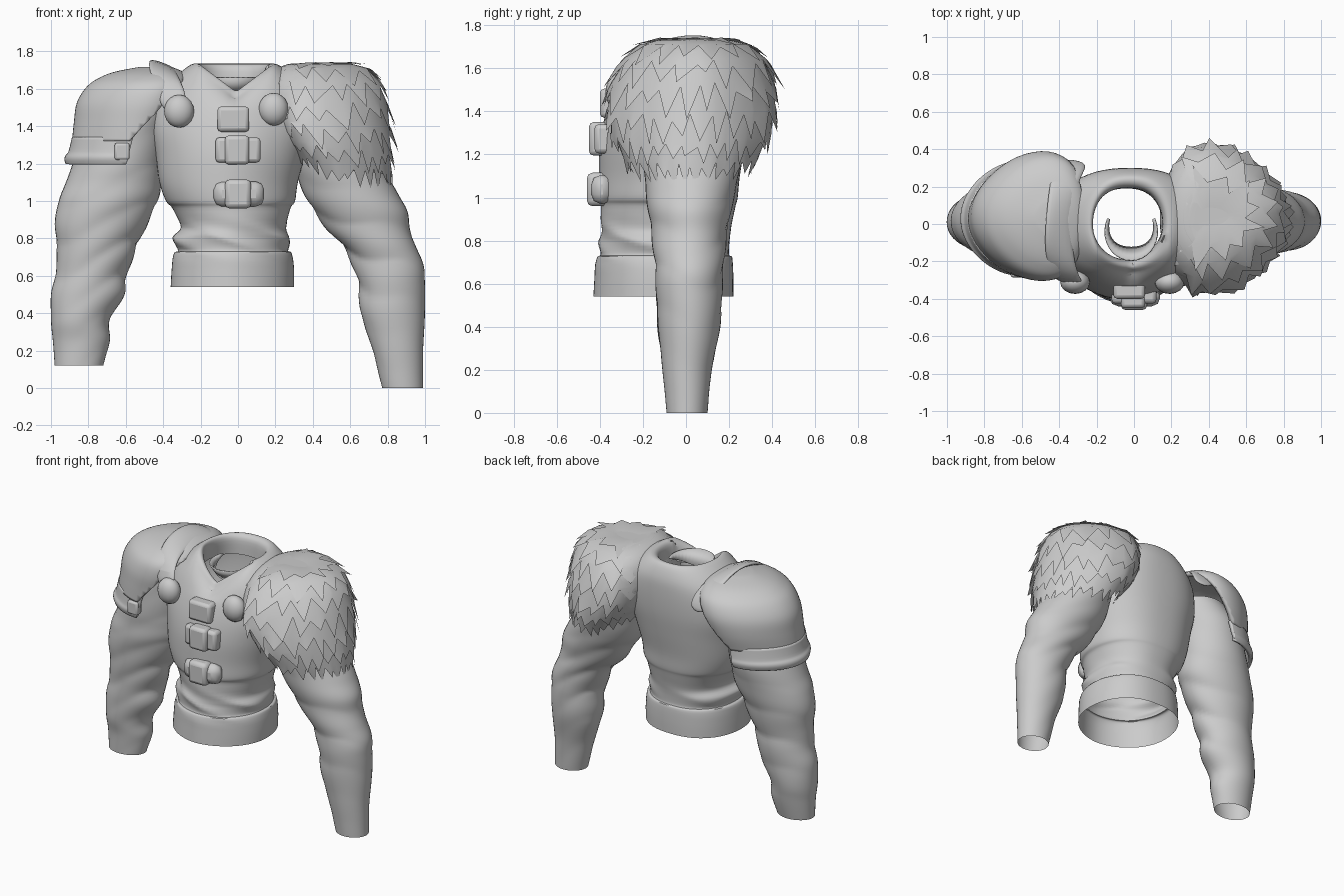
import bpy, bmesh, math, random
from math import sin, cos, pi
from mathutils import Vector

random.seed(4)
if "Cube" in bpy.data.objects:
    bpy.data.objects.remove(bpy.data.objects["Cube"])

GREY = (0.6, 0.6, 0.6, 1)
mat = bpy.data.materials.new("plain grey")
mat.use_nodes = True
mat.diffuse_color = GREY
mat.node_tree.nodes["Principled BSDF"].inputs["Base Color"].default_value = GREY
parts = []


def add_part(name, verts, faces, thick=0):
    me = bpy.data.meshes.new(name)
    me.from_pydata(verts, [], faces)
    ob = bpy.data.objects.new(name, me)
    bpy.context.collection.objects.link(ob)
    me.materials.append(mat)
    if thick:
        mod = ob.modifiers.new("thickness", "SOLIDIFY")
        mod.thickness = thick
        mod.offset = 0
    parts.append(ob)
    return ob


def section(secs, t):
    """Smoothly blended section (z, x0, x1, y0, y1) at t in 0..1."""
    f = min(max(t, 0), 1) * (len(secs) - 1)
    i = min(int(f), len(secs) - 2)
    u = f - i
    p = [secs[min(max(i + k, 0), len(secs) - 1)] for k in (-1, 0, 1, 2)]
    return [b + u / 2 * (c - a + u * (2 * a - 5 * b + 4 * c - d + u * (3 * (b - c) + d - a)))
            for a, b, c, d in zip(*p)]


def surface(secs, t, a, fold=None, power=2.1, lean=0, scale=1):
    """Point on a stack of rounded sections; lean widens one side."""
    z, x0, x1, y0, y1 = section(secs, t)
    scale = fold(z, a) if fold else scale
    e = 2 / power
    c, s = cos(a), sin(a)
    x = (x0 + x1) / 2 + scale * (x1 - x0) / 2 * math.copysign(abs(c) ** e, c)
    y = (y0 + y1) / 2 + scale * (y1 - y0) / 2 * math.copysign(abs(s) ** e, s) * (1 + lean * c)
    return Vector((x, y, z))


def loft(name, point, rings=40, seg=48, cap=False, thick=0):
    verts = [point(i / rings, 2 * pi * j / seg) for i in range(rings + 1) for j in range(seg)]
    faces = []
    for i in range(rings):
        for j in range(seg):
            k = (j + 1) % seg
            faces.append((i * seg + j, i * seg + k, (i + 1) * seg + k, (i + 1) * seg + j))
    if cap:
        faces.append(tuple(rings * seg + j for j in range(seg)))
    return add_part(name, verts, faces, thick)


def slice_off(ob, point, normal):
    bm = bmesh.new()
    bm.from_mesh(ob.data)
    bmesh.ops.bisect_plane(bm, geom=bm.verts[:] + bm.edges[:] + bm.faces[:], plane_co=point,
                           plane_no=Vector(normal).normalized(), clear_outer=True)
    bm.to_mesh(ob.data)
    bm.free()


def block(name, x0, x1, y0, y1, z0, z1, bevel=0.02):
    verts = [(x, y, z) for x in (x0, x1) for y in (y0, y1) for z in (z0, z1)]
    faces = [(0, 1, 3, 2), (4, 6, 7, 5), (0, 4, 5, 1), (2, 3, 7, 6), (0, 2, 6, 4), (1, 5, 7, 3)]
    ob = add_part(name, verts, faces)
    mod = ob.modifiers.new("bevel", "BEVEL")
    mod.width, mod.segments = bevel, 2


def knot(name, x, y, z, r):
    bm = bmesh.new()
    bmesh.ops.create_uvsphere(bm, u_segments=16, v_segments=10, radius=r)
    ob = add_part(name, [], [])
    bm.to_mesh(ob.data)
    bm.free()
    ob.data.materials.clear()
    ob.data.materials.append(mat)
    ob.location = (x, y, z)
    ob.scale = (1, 0.8, 1.1)


# Torso: hem band, waist folds, stepped chest edge, shoulders and a rolled neck opening
TORSO = [(.54, -.36, .30, -.43, .22), (.63, -.355, .30, -.425, .22), (.72, -.345, .29, -.42, .215),
         (.735, -.325, .27, -.405, .20), (.80, -.355, .285, -.41, .205), (.86, -.31, .26, -.40, .21),
         (.96, -.35, .28, -.395, .23), (1.0, -.385, .305, -.405, .24), (1.1, -.42, .32, -.405, .25),
         (1.25, -.44, .36, -.40, .275), (1.4, -.46, .40, -.37, .295), (1.55, -.43, .39, -.32, .30),
         (1.65, -.35, .32, -.28, .29), (1.73, -.25, .21, -.235, .25), (1.71, -.22, .16, -.20, .20),
         (1.6, -.23, .15, -.19, .19)]


def waist_fold(z, a):
    near = max(0, 1 - abs(z - .8) / .12)
    return 1 - near * (.035 - .025 * sin(a)) * abs(sin(2.5 * a + 25 * z))


torso = loft("torso", lambda t, a: surface(TORSO, t, a, waist_fold, 2.1 + .2 * sin(a)), 75, 64)
for v in torso.data.vertices:
    if v.co.z > 1.5 and v.co.y < -.08:
        v.co.z -= .15 * max(0, 1 - abs(v.co.x + .01) / .2) * min(1, (v.co.z - 1.5) / .2)

# Inner collar flap, a crescent widest at the front
va, vb = [], []
for i in range(21):
    a = pi * (.85 + 1.3 * i / 20)
    w = .06 * sin(pi * i / 20)
    va.append((-.015 + .14 * cos(a), -.04 + .155 * sin(a), 1.66))
    vb.append((-.015 + (.13 - w * .5) * cos(a), -.04 + (.145 - w) * sin(a), 1.65 - 1.4 * w))
add_part("collar_flap", va + vb, [(i, i + 1, i + 22, i + 21) for i in range(20)], .008)

# Sleeves with diagonal folds
RIGHT = [(.12, -.98, -.72, -.10, .10), (.25, -.99, -.685, -.11, .13), (.36, -1.0, -.685, -.13, .15),
         (.5, -1.0, -.605, -.14, .165), (.62, -.975, -.585, -.145, .175), (.75, -.97, -.535, -.16, .185),
         (.88, -.98, -.48, -.175, .21), (1.0, -.96, -.425, -.19, .23), (1.1, -.92, -.41, -.19, .25),
         (1.2, -.885, -.40, -.195, .26), (1.4, -.82, -.38, -.19, .26), (1.55, -.72, -.36, -.15, .2)]
LEFT = [(0, .77, .99, -.09, .10), (.2, .72, .99, -.11, .12), (.4, .655, 1.0, -.13, .16),
        (.55, .64, 1.0, -.14, .17), (.65, .61, .995, -.145, .175), (.75, .56, .955, -.155, .185),
        (.85, .47, .92, -.165, .195), (.95, .40, .905, -.18, .215), (1.05, .345, .85, -.19, .235),
        (1.2, .30, .77, -.20, .26), (1.4, .28, .74, -.20, .27), (1.55, .3, .64, -.15, .2)]


def sleeve_fold(side):
    def fold(z, a):
        strength = .02 + .08 * max(0, 1 - abs(z - .72) / .38)
        swirl = 16 * z + side * 1.3 * cos(a) + .8 * sin(2 * a)
        return 1 - strength * (1 - abs(cos(swirl))) * (.6 - .4 * side * cos(a))
    return fold


for name, secs, side in (("right_sleeve", RIGHT, -1), ("left_sleeve", LEFT, 1)):
    fold = sleeve_fold(side)
    loft(name, lambda t, a: surface(secs, t, a, fold, 2), 70, 40, cap=True)

# Shoulder plate on the right with its lower lame and clip
PLATE = [(1.32, -.87, -.36, -.265, .315), (1.42, -.86, -.33, -.27, .345), (1.52, -.845, -.28, -.275, .36),
         (1.6, -.795, -.26, -.26, .34), (1.645, -.73, -.27, -.215, .295), (1.675, -.65, -.30, -.15, .23),
         (1.70, -.52, -.36, -.05, .12)]
plate = loft("shoulder_plate", lambda t, a: surface(PLATE, t, a, lean=.28), 30, 56, True, .035)
slice_off(plate, (-.57, 0, 1.33), (.22, 0, -.19))
LAME = [(1.20, -.91, -.40, -.25, .31), (1.23, -.915, -.40, -.26, .32), (1.26, -.895, -.40, -.255, .315),
        (1.34, -.875, -.40, -.25, .31)]
lame = loft("shoulder_lame", lambda t, a: surface(LAME, t, a, lean=.2), 12, 56, thick=.025)
slice_off(lame, (-.58, 0, 1.27), (1, 0, -.25))
block("lame_clip", -.66, -.58, -.285, -.23, 1.22, 1.31, .012)

# Strap running over the right shoulder
outer = [(-.40, -.30, 1.45), (-.44, -.29, 1.58), (-.49, -.16, 1.72), (-.475, .06, 1.775),
         (-.45, .27, 1.69), (-.42, .36, 1.5)]
inner = [(-.26, -.32, 1.5), (-.28, -.30, 1.6), (-.32, -.19, 1.68), (-.33, .06, 1.70),
         (-.28, .27, 1.66), (-.22, .33, 1.5)]
strap = add_part("shoulder_strap", outer + inner, [(i, i + 1, i + 7, i + 6) for i in range(5)], .035)
mod = strap.modifiers.new("round", "SUBSURF")
mod.levels = mod.render_levels = 2
knot("strap_knot", -.315, -.31, 1.48, .08)

# Fur mantle on the left: an inner dome covered by jagged skirts
FUR = [(1.735, .36, .50, .0, .08), (1.73, .26, .62, -.13, .21), (1.68, .18, .72, -.23, .32),
       (1.58, .14, .77, -.305, .375), (1.43, .15, .795, -.34, .395), (1.28, .20, .81, -.325, .375),
       (1.16, .26, .81, -.275, .32), (1.04, .31, .80, -.21, .26)]


def fur_point(t, a, lift):
    lift *= min(1, max(0, 1.7 + 2 * cos(a)))
    p = surface(FUR, t, a, lean=-.25, scale=1 + lift / .3)
    rise = .03 * sin(a) ** 2 + .16 * max(0, -cos(a))
    p.z += rise * max(0, t - .5) * 2 + lift * max(0, .6 - t)
    return p


loft("fur_base", lambda t, a: fur_point(.88 * (1 - t), a, 0), 24, 48, cap=True)
ROWS = 7
for row in range(ROWS):
    t0 = .06 + .75 * row / (ROWS - 1)
    n = 11 + 3 * row
    verts, faces = [], []
    for j in range(2 * n):
        tip = j % 2
        a = 2 * pi * (j + .5 * (row % 2) + random.uniform(-.4, .4)) / (2 * n)
        reach = random.uniform(.12, .21) if tip else random.uniform(.04, .09)
        verts += [fur_point(t0 - .05, a, 0), fur_point(t0 + .04, a, .012),
                  fur_point(t0 + reach, a, random.uniform(.025, .05) if tip else .018)]
    for j in range(2 * n):
        b, c = 3 * j, (3 * j + 3) % len(verts)
        faces += [(b + k + 1, c + k + 1, c + k, b + k) for k in (0, 1)]
    add_part("fur_row", verts, faces)
knot("fur_knot", .19, -.31, 1.49, .08)

# Front closures: side loops and a raised centre
block("upper_closure", -.11, .06, -.40, -.28, 1.37, 1.505)
block("middle_closure", -.12, .12, -.425, -.33, 1.205, 1.34)
block("middle_tongue", -.07, .06, -.45, -.36, 1.195, 1.35)
block("lower_closure", -.13, .14, -.44, -.34, .97, 1.105, .045)
block("lower_tongue", -.07, .07, -.46, -.36, .96, 1.115, .025)

# Smooth shading with crisp edges
bpy.context.view_layer.update()
for ob in bpy.context.view_layer.objects:
    ob.select_set(False)
for ob in parts:
    ob.select_set(True)
bpy.context.view_layer.objects.active = torso
bpy.ops.object.shade_smooth_by_angle(angle=math.radians(40))
